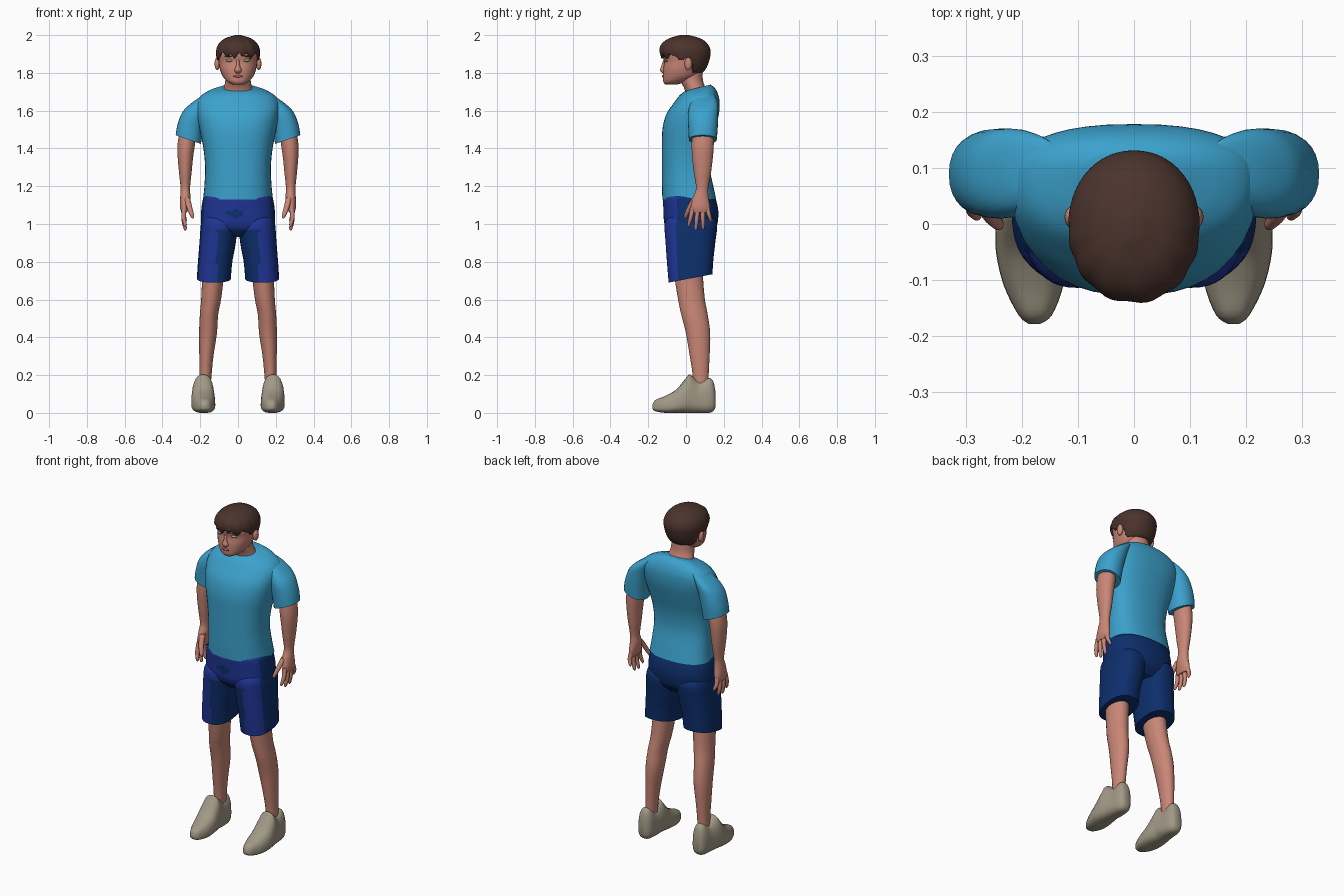
import bpy, bmesh, math
from mathutils import Vector

cube = bpy.data.objects.get("Cube")
if cube:
    bpy.data.objects.remove(cube, do_unlink=True)


def material(name, r, g, b):
    m = bpy.data.materials.new(name)
    m.use_nodes = True
    m.diffuse_color = (r, g, b, 1)
    m.node_tree.nodes["Principled BSDF"].inputs["Base Color"].default_value = (r, g, b, 1)
    return m


SKIN = material("skin", .58, .24, .18)
HAIR = material("brown hair", .07, .033, .025)
SHIRT = material("sky blue shirt", .045, .36, .61)
BLUE = material("royal blue cloth", .014, .035, .30)
NAVY = material("navy cloth", .004, .028, .15)
SHOE = material("stone grey shoe", .36, .32, .24)
EYE = material("pale green eye", .28, .32, .22)
LIP = material("dusky lip", .42, .14, .11)


def finish(bm, name, mats):
    bmesh.ops.recalc_face_normals(bm, faces=bm.faces)
    me = bpy.data.meshes.new(name)
    bm.to_mesh(me)
    bm.free()
    ob = bpy.data.objects.new(name, me)
    bpy.context.collection.objects.link(ob)
    for m in mats:
        me.materials.append(m)
    bpy.ops.object.select_all(action="DESELECT")
    ob.select_set(True)
    bpy.context.view_layer.objects.active = ob
    bpy.ops.object.shade_smooth_by_angle(angle=math.radians(50))
    return ob


def smooth_rows(rows, steps):
    """Catmull-Rom interpolation between cross-sections."""
    rows = [tuple(r) + (0,) * (7 - len(r)) for r in rows]
    out = []
    for i in range(len(rows) - 1):
        p0, p1 = rows[max(i - 1, 0)], rows[i]
        p2, p3 = rows[i + 1], rows[min(i + 2, len(rows) - 1)]
        for s in range(steps):
            t = s / steps
            out.append([b + .5 * t * (c - a + t * (2*a - 5*b + 4*c - d + t * (3*(b - c) + d - a)))
                        for a, b, c, d in zip(p0, p1, p2, p3)])
    return out + [rows[-1]]


def loft(name, rows, mats, n=28, steps=4, power=2.0, wide=.5, side=1, lying=False, warp=None, rule=None):
    """Rows are height, x min, x max, y min, y max, x tilt, y tilt; lying lofts run along y."""
    bm = bmesh.new()
    rings = []
    for h, x0, x1, y0, y1, tx, ty in smooth_rows(rows, steps):
        cx, cy = (x0 + x1) / 2, y0 + wide * (y1 - y0)
        ring = []
        for k in range(n):
            a = math.tau * k / n
            c, s = math.cos(a), math.sin(a)
            dx = (x1 - x0) / 2 * math.copysign(abs(c) ** (2 / power), c)
            dy = (y1 - cy if s > 0 else cy - y0) * math.copysign(abs(s) ** (2 / power), s)
            p = Vector((cx + dx, cy + dy, h + tx * dx + ty * dy))
            if lying:
                p = Vector((p.x, p.z, p.y))
            if warp:
                p = warp(p)
            p.x *= side
            ring.append(bm.verts.new(p))
        rings.append(ring)
    for a, b in zip(rings, rings[1:]):
        for k in range(n):
            j = (k + 1) % n
            bm.faces.new((a[k], a[j], b[j], b[k]))
    bm.faces.new(rings[0])
    bm.faces.new(rings[-1])
    if rule:
        for f in bm.faces:
            f.material_index = rule(f.calc_center_median())
    return finish(bm, name, mats)


def ball(name, centre, size, mat):
    bm = bmesh.new()
    bmesh.ops.create_uvsphere(bm, u_segments=16, v_segments=10, radius=1)
    for v in bm.verts:
        v.co = Vector(c + s * q for c, s, q in zip(centre, size, v.co))
    return finish(bm, name, [mat])


def even(z, w, y0, y1, ty=0):
    return (z, -w, w, y0, y1, 0, ty)


def finger(name, points, side):
    rows = [(z, x - r, x + r, y - r, y + r) for x, y, z, r in points]
    loft(name, rows, [SKIN], n=10, steps=3, side=side)


# Shirt body
loft("shirt_body", [even(1.13, .185, -.125, .16), even(1.2, .178, -.127, .145),
                    even(1.3, .174, -.127, .125), even(1.4, .183, -.127, .13),
                    even(1.5, .203, -.125, .155), even(1.58, .218, -.105, .174),
                    even(1.64, .22, -.065, .178), even(1.68, .195, -.035, .172),
                    even(1.71, .145, -.01, .155, .1), even(1.725, .092, 0, .13, .25)],
     [SHIRT], n=40, power=2.4, wide=.6)


# Shorts: bright front panels, dark sides, inner legs and a small front patch
def cloth_rule(c):
    patch = ((c.x + .015) / .045) ** 2 + ((c.z - 1.055) / .022) ** 2 < 1
    inner = c.z < .97 and abs(c.x) < .112
    return 0 if c.y < -.045 and not patch and not inner else 1


loft("shorts_seat", [even(.93, .15, -.06, .12), even(.97, .188, -.1, .155),
                     even(1.01, .196, -.116, .168), even(1.07, .195, -.119, .171),
                     even(1.13, .186, -.122, .158), even(1.15, .175, -.115, .14)],
     [BLUE, NAVY], n=72, steps=6, power=2.4, rule=cloth_rule)

for side, tag in ((1, "left_"), (-1, "right_")):
    loft(tag + "shorts_leg", [(.712, .038, .218, -.092, .14, 0, .19), (.8, .03, .212, -.1, .145, 0, .1),
                              (.9, .012, .204, -.108, .155), (1.0, .004, .196, -.113, .165),
                              (1.04, .03, .18, -.09, .14)],
         [BLUE, NAVY], n=48, steps=6, power=2.4, side=side, rule=cloth_rule)

    # Sleeve and arm
    loft(tag + "sleeve", [(1.447, .196, .33, .015, .163, .35), (1.51, .185, .322, .012, .168, .15),
                          (1.58, .165, .304, .01, .17, -.1), (1.635, .14, .28, .022, .168, -.35),
                          (1.675, .12, .235, .045, .15, -.45), (1.69, .13, .19, .07, .12, -.45)],
         [SHIRT], side=side, power=2.2)
    loft(tag + "arm", [(1.52, .215, .305, .035, .145), (1.42, .228, .32, .03, .147),
                       (1.35, .238, .319, .033, .142), (1.27, .246, .312, .042, .132),
                       (1.19, .254, .304, .053, .118), (1.14, .252, .306, .037, .12),
                       (1.09, .26, .307, .026, .127), (1.06, .27, .3, .03, .122)],
         [SKIN], side=side)

    # Hand digits
    for label, y, tip_y, tip_z in (("index", .036, .015, .985), ("middle", .062, .052, .966),
                                   ("ring", .088, .09, .97), ("little", .112, .13, 1.01)):
        mid = (tip_z + 1.09) / 2
        finger(tag + label + "_finger", [(.284, y, 1.09, .013), (.288, (y + tip_y) / 2, mid, .012),
                                         (.28, tip_y, tip_z + .012, .009), (.278, tip_y, tip_z, .003)], side)
    finger(tag + "thumb", [(.27, .05, 1.14, .016), (.258, .02, 1.09, .015),
                           (.243, 0, 1.045, .011), (.24, -.004, 1.03, .004)], side)

    # Leg and shoe
    loft(tag + "leg", [(.07, .15, .205, .04, .12), (.2, .14, .204, .035, .12),
                       (.3, .13, .205, .02, .125), (.42, .112, .206, 0, .128),
                       (.52, .105, .202, -.025, .115), (.6, .09, .195, -.042, .1),
                       (.72, .075, .19, -.06, .09), (.8, .07, .19, -.06, .09)],
         [SKIN], side=side)
    loft(tag + "shoe", [(-.178, .167, .188, .022, .042), (-.162, .146, .206, .009, .068),
                        (-.11, .126, .232, 0, .09), (-.05, .12, .246, 0, .125),
                        (0, .124, .246, 0, .185), (.022, .127, .242, 0, .203),
                        (.07, .13, .232, 0, .165), (.12, .135, .225, 0, .185),
                        (.145, .146, .215, .01, .165), (.156, .162, .2, .03, .11)],
         [SHOE], power=2.5, wide=.33, side=side, lying=True)

    # Ear, eye and eyebrow
    ball(tag + "ear", (side * .11, .012, 1.848), (.014, .02, .034), SKIN)
    ball(tag + "eye", (side * .044, -.104, 1.866), (.021, .012, .008), EYE)
    ball(tag + "eyebrow", (side * .045, -.107, 1.888), (.026, .012, .004), HAIR)

# Neck and head
loft("neck", [even(1.66, .085, .005, .12), even(1.72, .075, -.01, .103),
              even(1.76, .067, -.03, .09), even(1.82, .065, -.03, .085)], [SKIN])
loft("head", [even(1.738, .028, -.108, -.05), even(1.752, .055, -.12, 0),
              even(1.78, .08, -.122, .06), even(1.82, .096, -.121, .09),
              even(1.86, .102, -.116, .105), even(1.9, .105, -.122, .11),
              even(1.95, .09, -.1, .09), even(1.98, .05, -.06, .05)], [SKIN], power=2.2)
loft("nose", [even(1.797, .012, -.124, -.1), even(1.813, .02, -.138, -.1),
              even(1.835, .011, -.132, -.1), even(1.87, .007, -.12, -.1)], [SKIN], n=14)
ball("lips", (0, -.117, 1.782), (.026, .01, .007), LIP)


# Hair: cap cut along a hairline, with a ragged fringe and wavy locks
def hair_warp(p):
    if p.y < -.045:
        line = 1.893 + .013 * math.sin(p.x * 150 + 1) + .006 * math.sin(p.x * 67)
    elif p.y < -.005:
        line = 1.868
    elif p.y < .03:
        line = 1.878
    else:
        line = 1.803
    swirl = math.atan2(p.y, p.x) * 13 + p.z * 30
    wave = 1 + .014 * math.sin(swirl) * max(0, min(1, -p.y * 10 + .4))
    return Vector((p.x * wave, p.y * wave, max(p.z, line)))


loft("hair", [even(1.79, .083, -.1, .082), even(1.83, .102, -.118, .11),
              even(1.88, .114, -.132, .127), even(1.92, .116, -.14, .13),
              even(1.955, .101, -.127, .113), even(1.983, .068, -.088, .075),
              even(2.0, .015, -.03, .015)],
     [HAIR], n=72, steps=6, power=2.1, warp=hair_warp)
